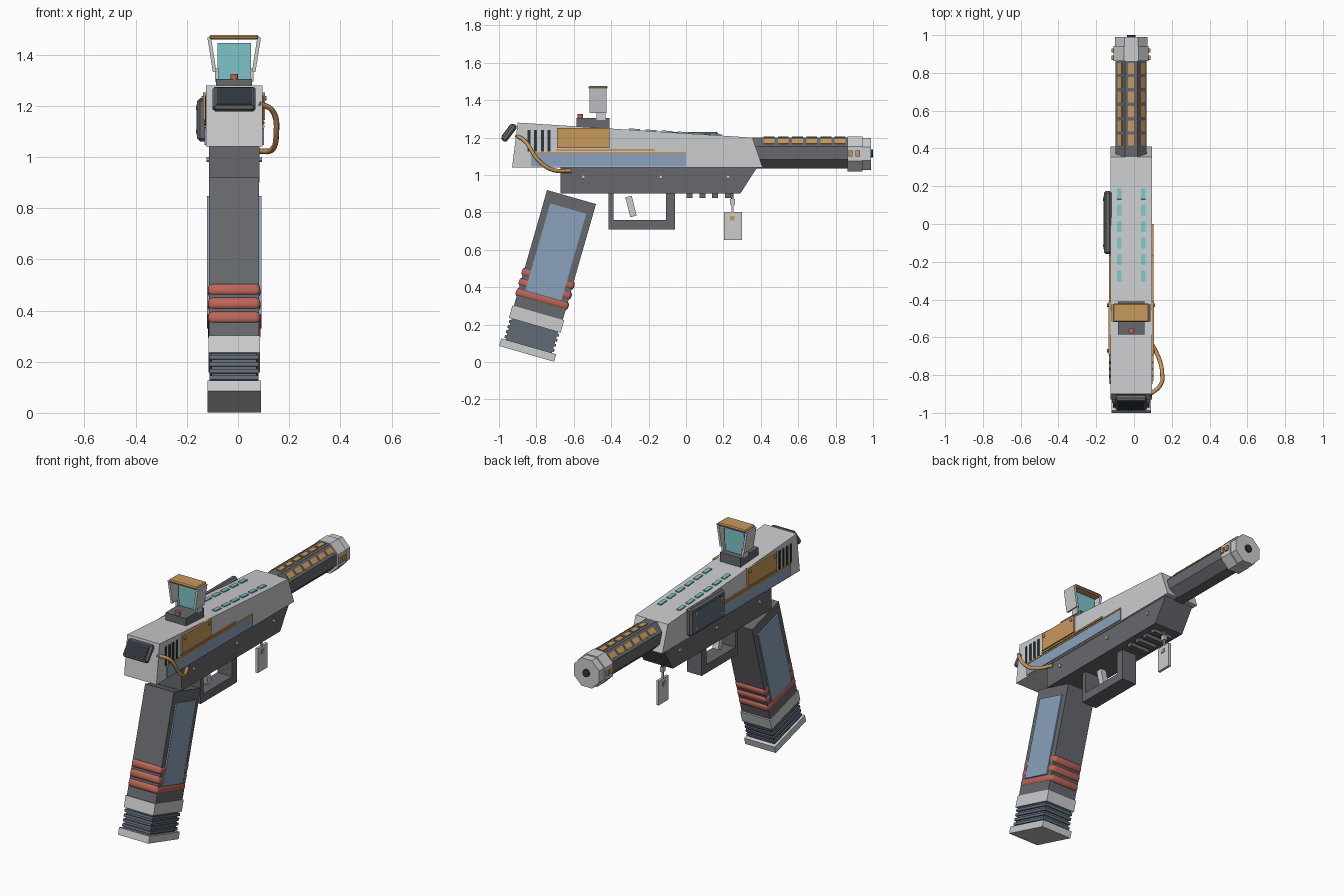
import bpy, bmesh
from math import radians, sin, cos
from mathutils import Matrix, Vector

cube = bpy.data.objects.get("Cube")
if cube:
    bpy.data.objects.remove(cube, do_unlink=True)

CX = -0.015  # centre plane of the body


def material(name, r, g, b):
    m = bpy.data.materials.new(name)
    m.use_nodes = True
    m.diffuse_color = (r, g, b, 1)
    m.node_tree.nodes["Principled BSDF"].inputs["Base Color"].default_value = (r, g, b, 1)
    return m


LIGHT = material("light grey", 0.6, 0.605, 0.62)
DARK = material("dark grey", 0.135, 0.138, 0.152)
BLUE = material("panel blue", 0.26, 0.355, 0.5)
SLATE = material("slate blue", 0.11, 0.15, 0.2)
GOLD = material("gold", 0.58, 0.315, 0.11)
RED = material("red", 0.5, 0.13, 0.1)
TEAL = material("teal", 0.21, 0.56, 0.59)
BLACK = material("near black", 0.025, 0.035, 0.048)


def finish(name, bm, mat, matrix, bevel=0, segments=1):
    bmesh.ops.recalc_face_normals(bm, faces=bm.faces)
    me = bpy.data.meshes.new(name)
    bm.to_mesh(me)
    bm.free()
    me.materials.append(mat)
    ob = bpy.data.objects.new(name, me)
    bpy.context.collection.objects.link(ob)
    ob.matrix_world = matrix
    if bevel:
        mod = ob.modifiers.new("bevel", "BEVEL")
        mod.width, mod.segments = bevel, segments
        for p in me.polygons:
            p.use_smooth = segments > 1
    return ob


def box(name, mat, p, size, rx=0, ry=0, bevel=0, segments=1):
    bm = bmesh.new()
    bmesh.ops.create_cube(bm, size=1, matrix=Matrix.Diagonal((*size, 1)))
    m = Matrix.Translation((p[0] + CX, p[1], p[2])) @ Matrix.Rotation(rx, 4, "X") @ Matrix.Rotation(ry, 4, "Y")
    return finish(name, bm, mat, m, bevel, segments)


def span(name, mat, half, y0, y1, z0, z1, **kw):
    return box(name, mat, (0, (y0 + y1) / 2, (z0 + z1) / 2), (2 * half, y1 - y0, z1 - z0), **kw)


def rod(name, mat, p, r, depth, axis="Y", sides=8):
    bm = bmesh.new()
    rr = r / cos(radians(180 / sides))
    bmesh.ops.create_cone(bm, cap_ends=True, segments=sides, radius1=rr, radius2=rr, depth=depth,
                          matrix=Matrix.Rotation(radians(180 / sides), 4, "Z"))
    m = Matrix.Translation((p[0] + CX, p[1], p[2]))
    if axis != "Z":
        m = m @ Matrix.Rotation(radians(90), 4, "X" if axis == "Y" else "Y")
    return finish(name, bm, mat, m)


def prism(name, mat, half, profile):
    bm = bmesh.new()
    face = bm.faces.new([bm.verts.new((-half, y, z)) for y, z in profile])
    ext = bmesh.ops.extrude_face_region(bm, geom=[face])["geom"]
    bmesh.ops.translate(bm, vec=(2 * half, 0, 0), verts=[v for v in ext if isinstance(v, bmesh.types.BMVert)])
    return finish(name, bm, mat, Matrix.Translation((CX, 0, 0)))


# Upper body and lower frame
prism("upper_body", LIGHT, 0.11, [(-0.93, 1.04), (-0.9, 1.28), (0.355, 1.2), (0.41, 1.04)])
prism("lower_frame", DARK, 0.099, [(-0.67, 1.04), (-0.67, 0.9), (0.29, 0.9), (0.38, 1.04)])

# Side trim, the same on both sides
for s, side in ((1, "left"), (-1, "right")):
    box(side + "_gold_panel", GOLD, (s * 0.113, -0.55, 1.198), (0.016, 0.28, 0.108))
    box(side + "_short_strip", GOLD, (s * 0.112, -0.43, 1.134), (0.012, 0.53, 0.01))
    box(side + "_long_strip", GOLD, (s * 0.112, -0.415, 1.119), (0.012, 0.83, 0.009))
    box(side + "_blue_panel", BLUE, (s * 0.11, -0.415, 1.08), (0.012, 0.83, 0.068))
    for i in range(4):
        box(side + "_vent", BLACK, (s * 0.11, -0.84 + i * 0.036, 1.183), (0.008, 0.016, 0.115))
    for y in (-0.67, -0.43):
        rod(side + "_panel_rivet", GOLD, (s * 0.122, y, 1.23), 0.009, 0.01, "X")
    for y in (-0.55, -0.135, 0.225):
        rod(side + "_frame_rivet", LIGHT, (s * 0.1, y, 0.99), 0.01, 0.016, "X")

# Marker lights along the sloping top
SLOPE = -0.0637
for x in (-0.064, 0.064):
    for i in range(6):
        y = -0.275 + i * 0.087
        box("top_light", TEAL, (x, y, 1.28 + SLOPE * (y + 0.9) + 0.002), (0.024, 0.058, 0.01), rx=SLOPE)

# Equipment box on the right side
box("side_box", DARK, (-0.124, 0.008, 1.145), (0.042, 0.335, 0.17), bevel=0.012, segments=1)
box("side_box_plate", SLATE, (-0.144, 0.008, 1.145), (0.006, 0.28, 0.12))
for y in (-0.115, 0.13):
    for z in (1.1, 1.19):
        rod("side_box_rivet", LIGHT, (-0.147, y, z), 0.007, 0.005, "X")

# Barrel with raised slots
rod("barrel", DARK, (0, 0.6, 1.118), 0.082, 0.54)
for a in (-45, 0, 45):
    t = radians(a)
    for i in range(6):
        box("barrel_slot", GOLD, (sin(t) * 0.083, 0.444 + i * 0.076, 1.118 + cos(t) * 0.083),
            (0.032, 0.058, 0.009), ry=t)

# Muzzle
rod("muzzle_collar", LIGHT, (0, 0.903, 1.113), 0.093, 0.08)
rod("muzzle_tip", LIGHT, (0, 0.964, 1.113), 0.086, 0.05)
rod("muzzle_bore", BLACK, (0, 0.98, 1.115), 0.022, 0.04, sides=12)
for s in (1, -1):
    for y in (0.88, 0.918):
        box("muzzle_tab", GOLD, (s * 0.094, y, 1.115), (0.018, 0.022, 0.032))

# Raked grip, built along its own axis from the top down
RAKE = radians(-16)
TOP = Vector((0, -0.612, 0.882))
DOWN = Vector((0, sin(RAKE), -cos(RAKE)))


def grip_part(name, mat, u0, u1, width, half, x=0, **kw):
    p = TOP + DOWN * ((u0 + u1) / 2)
    return box(name, mat, (x, p.y, p.z), (2 * half, width, u1 - u0), rx=RAKE, **kw)


grip_part("grip", DARK, 0, 0.66, 0.272, 0.098)
for s in (1, -1):
    grip_part("grip_panel", BLUE, 0.064, 0.546, 0.2, 0.005, x=s * 0.101)
for u in (0.454, 0.51, 0.567):
    grip_part("grip_ring", RED, u - 0.024, u + 0.024, 0.292, 0.102, bevel=0.018, segments=3)
grip_part("grip_band", LIGHT, 0.644, 0.713, 0.288, 0.101)
grip_part("grip_core", DARK, 0.7, 0.84, 0.258, 0.088)
for i in range(4):
    grip_part("grip_rib", SLATE, 0.722 + i * 0.028, 0.738 + i * 0.028, 0.276, 0.096)
grip_part("grip_base", LIGHT, 0.83, 0.872, 0.306, 0.104)

# Trigger guard and trigger
span("guard_rear", DARK, 0.05, -0.415, -0.387, 0.71, 0.91)
span("guard_front", DARK, 0.05, -0.108, -0.06, 0.71, 0.91)
span("guard_bottom", DARK, 0.05, -0.415, -0.06, 0.708, 0.76)
box("trigger", LIGHT, (0, -0.294, 0.832), (0.04, 0.035, 0.11), rx=radians(14))

# Teeth under the frame
for i in range(4):
    box("rail_tooth", DARK, (0, 0.02 + i * 0.068, 0.893), (0.13, 0.032, 0.03))

# Hanging tag
box("tag_hook", DARK, (0, 0.248, 0.885), (0.014, 0.014, 0.04))
box("tag_link", LIGHT, (0, 0.248, 0.856), (0.02, 0.026, 0.03))
box("tag_cord", LIGHT, (0, 0.248, 0.82), (0.01, 0.01, 0.05))
box("tag", LIGHT, (0, 0.251, 0.727), (0.016, 0.096, 0.15))
box("tag_mark", GOLD, (0, 0.248, 0.77), (0.024, 0.024, 0.024))

# Rear screen
TILT = radians(-36.9)
box("screen_housing", DARK, (0, -0.946, 1.226), (0.168, 0.036, 0.108), rx=TILT, bevel=0.01)
box("screen", BLACK, (0, -0.9605, 1.237), (0.138, 0.006, 0.08), rx=TILT)

# Sight
span("sight_base", DARK, 0.07, -0.585, -0.41, 1.22, 1.305)
rod("sight_button", RED, (0, -0.565, 1.312), 0.015, 0.026, "Z", 12)
box("sight_glass", TEAL, (0, -0.455, 1.373), (0.132, 0.014, 0.145))
for s in (1, -1):
    box("sight_post", LIGHT, (s * 0.068, -0.455, 1.32), (0.014, 0.048, 0.05))
    box("sight_wing", LIGHT, (s * 0.087, -0.47, 1.4), (0.014, 0.09, 0.135), ry=s * radians(9))
box("sight_roof", GOLD, (0, -0.47, 1.468), (0.192, 0.1, 0.018), bevel=0.006)

# Cable looping out of the left side
curve = bpy.data.curves.new("cable", "CURVE")
curve.dimensions = "3D"
curve.bevel_depth, curve.bevel_resolution, curve.use_fill_caps = 0.011, 2, True
path = [(0.08, -0.905, 1.21), (0.135, -0.86, 1.18), (0.149, -0.79, 1.08), (0.135, -0.72, 1.03), (0.085, -0.615, 1.022)]
spline = curve.splines.new("BEZIER")
spline.bezier_points.add(len(path) - 1)
for pt, co in zip(spline.bezier_points, path):
    pt.co = co
    pt.handle_left_type = pt.handle_right_type = "AUTO"
curve.materials.append(GOLD)
bpy.context.collection.objects.link(bpy.data.objects.new("cable", curve))
